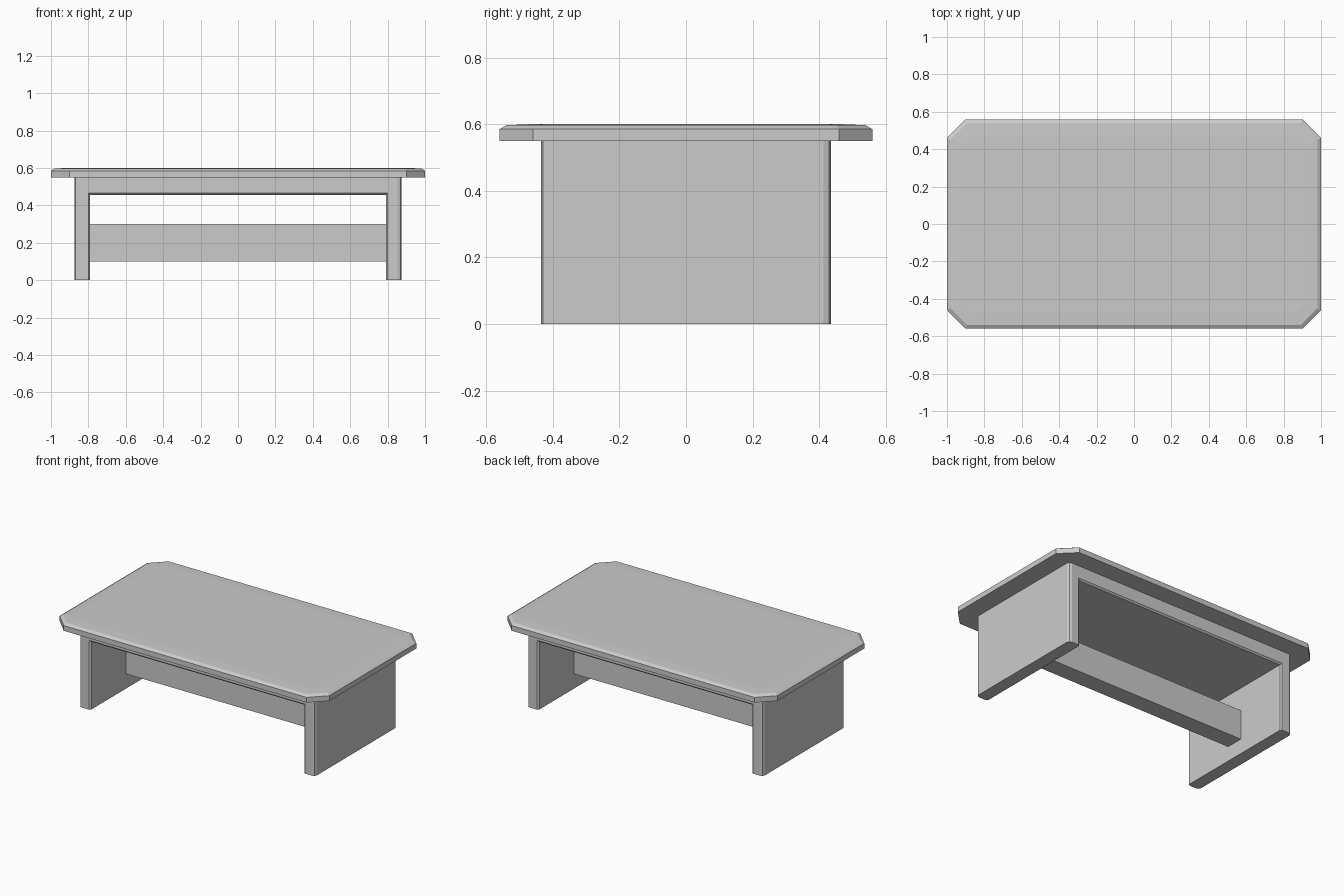
import bpy, bmesh

if "Cube" in bpy.data.objects:
    bpy.data.objects.remove(bpy.data.objects["Cube"], do_unlink=True)

grey = bpy.data.materials.new("light grey")
grey.use_nodes = True
colour = (0.6, 0.6, 0.6, 1)
grey.diffuse_color = colour
grey.node_tree.nodes["Principled BSDF"].inputs["Base Color"].default_value = colour


def finish(name, bm):
    bmesh.ops.recalc_face_normals(bm, faces=bm.faces[:])
    mesh = bpy.data.meshes.new(name)
    bm.to_mesh(mesh)
    bm.free()
    mesh.materials.append(grey)
    obj = bpy.data.objects.new(name, mesh)
    bpy.context.collection.objects.link(obj)
    return obj


def octagon(x, y, cut):
    return [(x, cut - y), (x, y - cut), (x - cut, y), (cut - x, y),
            (-x, y - cut), (-x, cut - y), (cut - x, -y), (x - cut, -y)]


# Tabletop: clipped corners, upright rim, small chamfer, gently raised centre
bm = bmesh.new()
rings = []
for inset, z in ((0, 0.55), (0, 0.585), (0.02, 0.597), (0.085, 0.60)):
    outline = octagon(1 - inset, 0.56 - inset, 0.10 - inset * 0.6)
    rings.append([bm.verts.new((x, y, z)) for x, y in outline])
for low, high in zip(rings, rings[1:]):
    for i in range(len(low)):
        j = (i + 1) % len(low)
        bm.faces.new((low[i], low[j], high[j], high[i]))
bm.faces.new(rings[0])
bm.faces.new(rings[-1])
finish("tabletop", bm)

# Frame: two side panels and a full-depth deck in one U-shaped section
outer, inner, depth, top, deck = 0.875, 0.79, 0.435, 0.55, 0.455
profile = [(-outer, 0), (-outer, top), (outer, top), (outer, 0),
           (inner, 0), (inner, deck), (-inner, deck), (-inner, 0)]
bm = bmesh.new()
front = bm.faces.new([bm.verts.new((x, -depth, z)) for x, z in profile])
pushed = bmesh.ops.extrude_face_region(bm, geom=[front], use_keep_orig=True)["geom"]
for v in pushed:
    if isinstance(v, bmesh.types.BMVert):
        v.co.y = depth


def upright(edge, x):
    a, b = edge.verts
    return (abs(a.co.x - b.co.x) < 1e-4 and abs(a.co.y - b.co.y) < 1e-4
            and abs(abs(a.co.x) - x) < 1e-4)


# Eased outer corners of the side panels
bmesh.ops.bevel(bm, geom=[e for e in bm.edges if upright(e, outer)],
                offset=0.022, segments=2, profile=0.5, affect='EDGES')
# Finely eased inner opening
inside = [e for e in bm.edges if upright(e, inner) or
          all(abs(v.co.z - deck) < 1e-4 for v in e.verts)
          and abs(e.verts[0].co.y - e.verts[1].co.y) < 1e-4]
bmesh.ops.bevel(bm, geom=inside, offset=0.01, segments=1, affect='EDGES')
finish("side_panels_and_deck", bm)

# Stretcher between the side panels
bm = bmesh.new()
bmesh.ops.create_cube(bm, size=1)
for v in bm.verts:
    v.co.x *= 2 * inner
    v.co.y *= 0.12
    v.co.z = v.co.z * 0.2 + 0.2
finish("stretcher", bm)
